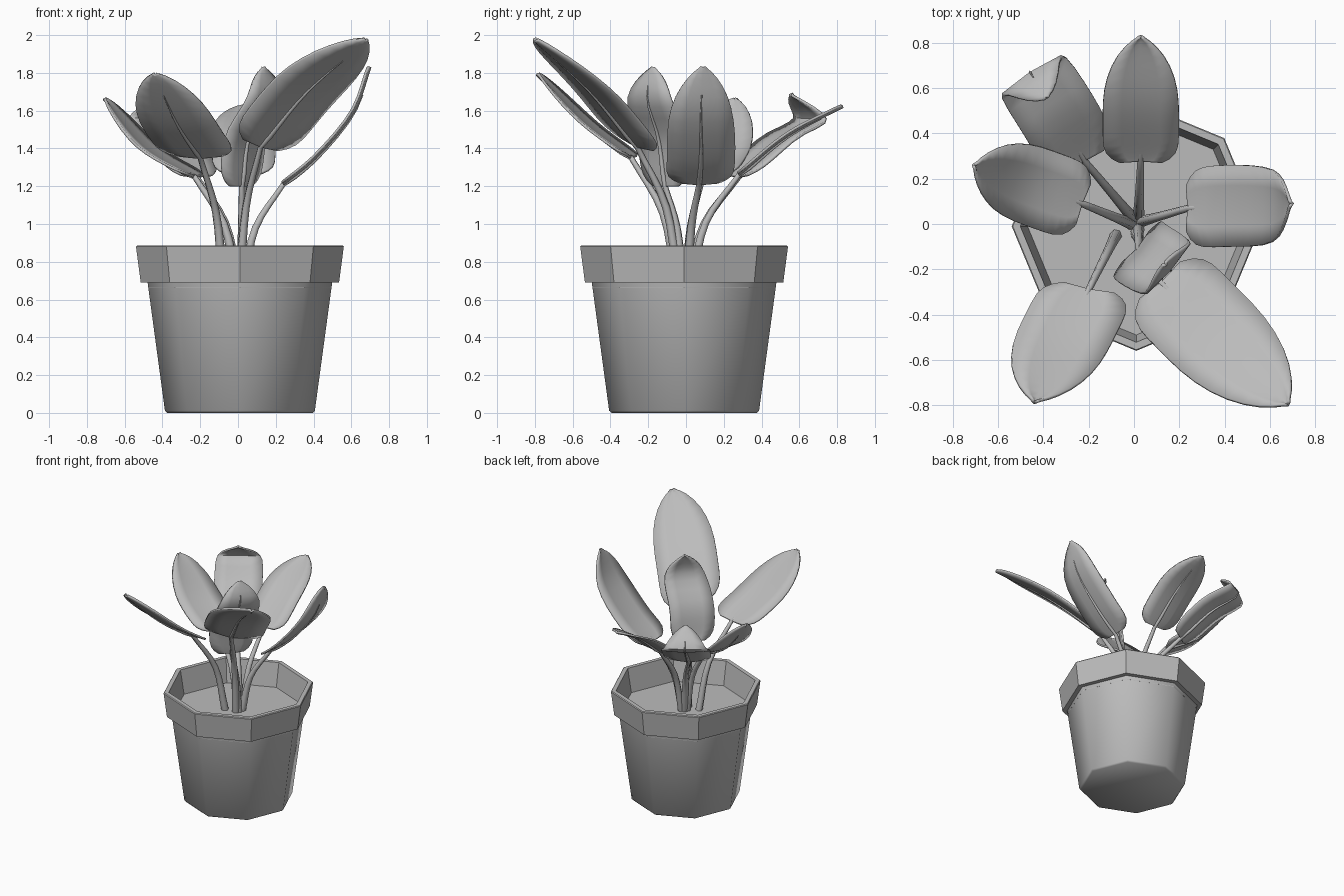
import bpy, bmesh, math
from mathutils import Vector

if "Cube" in bpy.data.objects:
    bpy.data.objects.remove(bpy.data.objects["Cube"])

grey = bpy.data.materials.new("plain grey")
grey.use_nodes = True
colour = (0.5, 0.5, 0.5, 1)
grey.diffuse_color = colour
grey.node_tree.nodes["Principled BSDF"].inputs["Base Color"].default_value = colour

SOIL_HEIGHT = 0.7


def add_object(name, bm, smooth_angle):
    mesh = bpy.data.meshes.new(name)
    bmesh.ops.recalc_face_normals(bm, faces=bm.faces)
    bm.to_mesh(mesh)
    bm.free()
    mesh.materials.append(grey)
    obj = bpy.data.objects.new(name, mesh)
    bpy.context.collection.objects.link(obj)
    bpy.ops.object.select_all(action="DESELECT")
    obj.select_set(True)
    bpy.context.view_layer.objects.active = obj
    bpy.ops.object.shade_smooth_by_angle(angle=math.radians(smooth_angle))
    return obj


def skin(bm, rings, closed):
    """Join neighbouring rows of vertices with quads."""
    for lower, upper in zip(rings, rings[1:]):
        count = len(lower)
        for i in range(count if closed else count - 1):
            j = (i + 1) % count
            bm.faces.new((lower[i], lower[j], upper[j], upper[i]))


def circle(bm, centre, radius, across, over, sides):
    """Ring of vertices spanned by two perpendicular directions."""
    ring = []
    for i in range(sides):
        angle = math.tau * i / sides
        offset = across * math.cos(angle) + over * math.sin(angle)
        ring.append(bm.verts.new(centre + offset * radius))
    return ring


def octagon_part(name, profile, smooth_angle, cap_start=False, cap_end=False):
    """Eight-sided turned shape from pairs of radius and height."""
    bm = bmesh.new()
    rings = [circle(bm, Vector((0.01, -0.01, height)), radius,
                    Vector((1, 0, 0)), Vector((0, 1, 0)), 8)
             for radius, height in profile]
    skin(bm, rings, True)
    if cap_start:
        bm.faces.new(rings[0])
    if cap_end:
        bm.faces.new(rings[-1])
    add_object(name, bm, smooth_angle)


def sample(points, t):
    """Smooth curve through the points, t from 0 to 1."""
    before = points[0] * 2 - points[1]
    after = points[-1] * 2 - points[-2]
    padded = [before, *points, after]
    position = t * (len(points) - 1)
    i = min(int(position), len(points) - 2)
    u = position - i
    a, b, c, d = padded[i:i + 4]
    return (b * 2 + (c - a) * u + (a * 2 - b * 5 + c * 4 - d) * u ** 2
            + (b * 3 - a - c * 3 + d) * u ** 3) / 2


def upward(path, side, t):
    """Direction out of the upper face of the leaf."""
    step = 0.02
    along = sample(path, min(t + step, 1)) - sample(path, max(t - step, 0))
    return side.cross(along).normalized()


def outline(t):
    """Half width of the blade: blunt at the stem, rounded at the tip."""
    widest = 0.4
    if t < widest:
        return 1 - 0.45 * (1 - t / widest) ** 7
    return max(1 - ((t - widest) / (1 - widest)) ** 2.6, 0.02) ** 0.75


def blade(name, path, side, half_width):
    bm = bmesh.new()
    rows = []
    steps = 16
    for i in range(steps + 1):
        # Rows crowd together towards both ends
        t = (1 - math.cos(math.pi * i / steps)) / 2
        centre, up = sample(path, t), upward(path, side, t)
        row = []
        for k in (-1, -0.5, 0, 0.5, 1):
            cup = up * abs(k) * 0.07 * half_width
            row.append(bm.verts.new(centre + side * k * outline(t) * half_width + cup))
        rows.append(row)
    skin(bm, rows, False)
    obj = add_object(name, bm, 50)
    thick = obj.modifiers.new("thickness", "SOLIDIFY")
    thick.thickness = 0.014
    thick.offset = 0


def stalk(name, root, path, side):
    """Tapered stem that runs on below the blade as its midrib."""
    bend = root.lerp(path[0], 0.3)
    bend.z = root.z + (path[0].z - root.z) * 0.55
    lower = [root, bend, path[0]]
    centres = [sample(lower, i / 8) for i in range(9)]
    for i in range(1, 9):
        t = i / 10
        centres.append(sample(path, t) - upward(path, side, t) * 0.008)
    last = len(centres) - 1
    bm = bmesh.new()
    rings = []
    for i, centre in enumerate(centres):
        along = centres[min(i + 1, last)] - centres[max(i - 1, 0)]
        over = side.cross(along).normalized()
        across = along.cross(over).normalized()
        radius = 0.027 - 0.024 * i / last
        rings.append(circle(bm, centre, radius, across, over, 6))
    skin(bm, rings, True)
    bm.faces.new(rings[0])
    bm.faces.new(rings[-1])
    add_object(name, bm, 70)


def leaf(name, root, heading, half_width, *points, tilt=0):
    """Leaf on a stem: root in the soil, compass heading, points along the blade."""
    angle = math.radians(heading)
    side = Vector((math.sin(angle), -math.cos(angle), tilt)).normalized()
    path = [Vector(point) for point in points]
    blade(name + "_blade", path, side, half_width)
    stalk(name + "_stem", Vector((*root, SOIL_HEIGHT)), path, side)


# Pot: tapered body, overhanging rim and soil
octagon_part("pot_body", [(0.385, 0), (0.397, 0.012), (0.49, 0.7)], 50, cap_start=True)
octagon_part("pot_rim", [(0.485, 0.69), (0.525, 0.69), (0.55, 0.88), (0.545, 0.886),
                         (0.512, 0.886), (0.48, SOIL_HEIGHT)], 30)
octagon_part("soil", [(0.485, 0.66), (0.485, SOIL_HEIGHT)], 30,
             cap_start=True, cap_end=True)

# Seven leaves fanned around the middle of the pot
leaf("left_leaf", (0.03, 0.01), 0, 0.18,
     (0.24, 0.07, 1.21), (0.42, 0.08, 1.36), (0.61, 0.08, 1.59), (0.7, 0.09, 1.83))
leaf("back_leaf", (0.02, 0.03), 90, 0.168,
     (0.03, 0.28, 1.26), (0.03, 0.54, 1.47), (0.03, 0.83, 1.62))
leaf("back_right_leaf", (0, 0.02), 123, 0.175,
     (-0.22, 0.28, 1.25), (-0.34, 0.49, 1.44), (-0.455, 0.665, 1.55), (-0.39, 0.56, 1.69))
leaf("right_leaf", (-0.01, 0), 160, 0.175,
     (-0.23, 0.09, 1.25), (-0.48, 0.18, 1.4), (-0.71, 0.26, 1.66))
leaf("front_right_leaf", (-0.08, -0.05), 258, 0.205,
     (-0.2, -0.29, 1.35), (-0.32, -0.53, 1.53), (-0.44, -0.79, 1.79))
leaf("front_left_leaf", (0.01, -0.04), -48, 0.225,
     (0.12, -0.26, 1.41), (0.37, -0.51, 1.71), (0.68, -0.8, 1.97), tilt=0.25)
leaf("centre_leaf", (0.02, -0.02), -41, 0.165,
     (0.02, -0.11, 1.2), (0.05, -0.14, 1.45), (0.155, -0.2, 1.66), (0.14, -0.18, 1.83))
